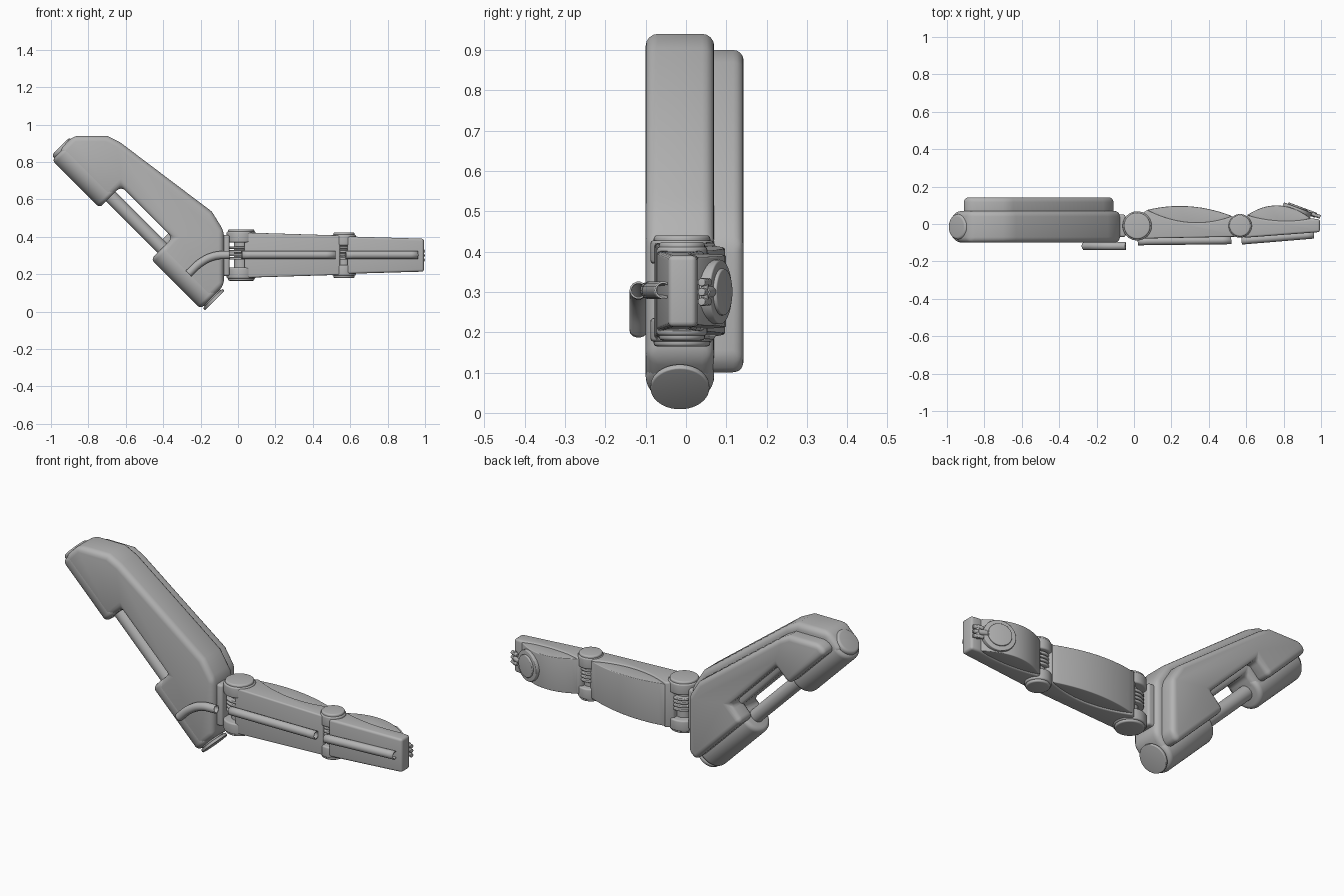
import bpy, bmesh, math
from mathutils import Vector, Matrix

cube = bpy.data.objects.get("Cube")
if cube:
    bpy.data.objects.remove(cube, do_unlink=True)

GREY = (0.45, 0.45, 0.45, 1)
grey = bpy.data.materials.new("neutral grey")
grey.use_nodes = True
grey.diffuse_color = GREY
grey.node_tree.nodes["Principled BSDF"].inputs["Base Color"].default_value = GREY


def smooth(ob):
    bpy.ops.object.select_all(action='DESELECT')
    ob.select_set(True)
    bpy.context.view_layer.objects.active = ob
    bpy.ops.object.shade_smooth_by_angle(angle=math.radians(35))


def finish(name, bm, bevel, segments=4):
    """Round the sharp edges and turn the bmesh into an object."""
    bmesh.ops.recalc_face_normals(bm, faces=bm.faces)
    if bevel:
        edges = [e for e in bm.edges if e.calc_face_angle(0) > math.radians(30)]
        bmesh.ops.bevel(bm, geom=edges, offset=bevel, segments=segments,
                        profile=0.5, affect='EDGES', clamp_overlap=False)
    mesh = bpy.data.meshes.new(name)
    bm.to_mesh(mesh)
    bm.free()
    ob = bpy.data.objects.new(name, mesh)
    bpy.context.collection.objects.link(ob)
    mesh.materials.append(grey)
    smooth(ob)
    return ob


def prism(name, pts, place, lo, hi, bevel, shape=None):
    """Extrude a 2D outline between lo and hi; place maps (a, b, depth) to 3D."""
    bm = bmesh.new()
    face = bm.faces.new([bm.verts.new(place(a, b, lo)) for a, b in pts])
    out = bmesh.ops.extrude_face_region(bm, geom=[face])
    shift = Vector(place(0, 0, hi)) - Vector(place(0, 0, lo))
    bmesh.ops.translate(bm, vec=shift,
                        verts=[g for g in out['geom'] if isinstance(g, bmesh.types.BMVert)])
    if shape:
        for v in bm.verts:
            shape(v.co)
    return finish(name, bm, bevel)


def rod(name, start, end, radius, bevel=0.0, sides=40):
    start, end = Vector(start), Vector(end)
    d = end - start
    bm = bmesh.new()
    bmesh.ops.create_cone(bm, cap_ends=True, segments=sides, radius1=radius,
                          radius2=radius, depth=d.length)
    bm.transform(Matrix.Translation((start + end) / 2)
                 @ d.to_track_quat('Z', 'Y').to_matrix().to_4x4())
    return finish(name, bm, bevel)


def cable(name, pts, radius):
    """Open hollow tube along a smooth path."""
    cu = bpy.data.curves.new(name, 'CURVE')
    cu.dimensions = '3D'
    cu.bevel_depth, cu.bevel_resolution = radius, 5
    sp = cu.splines.new('BEZIER')
    sp.bezier_points.add(len(pts) - 1)
    for bp, co in zip(sp.bezier_points, pts):
        bp.co = co
        bp.handle_left_type = bp.handle_right_type = 'AUTO'
    ob = bpy.data.objects.new(name, cu)
    bpy.context.collection.objects.link(ob)
    cu.materials.append(grey)
    bpy.ops.object.select_all(action='DESELECT')
    ob.select_set(True)
    bpy.context.view_layer.objects.active = ob
    bpy.ops.object.convert(target='MESH')
    smooth(ob)
    wall = ob.modifiers.new("wall", 'SOLIDIFY')
    wall.thickness = 0.005


def side(a, b, d):
    return (a, d, b)


def plan(a, b, d):
    return (a, b, d)


def diag(s, t):
    """Point on the diagonal frame: s = x - z, t = x + z."""
    return ((s + t) / 2, (t - s) / 2)


AXIS, MID = -0.065, -0.015


def on_axis(s):
    x, z = diag(s, AXIS)
    return (x, MID, z)


# Main body with its notch
body = [diag(-1.82, -0.1), (-0.88, 0.94), (-0.7, 0.94), (-0.63, 0.905), (-0.14, 0.535),
        (-0.075, 0.43), (-0.075, 0.14), diag(-0.215, -0.1), diag(-0.745, -0.1),
        diag(-0.745, 0.045), diag(-1.295, 0.045), diag(-1.295, -0.1)]
prism("body", body, side, -0.1, 0.07, 0.03)

# Back cover following the body outline
cover = [diag(-1.78, -0.06), (-0.88, 0.9), (-0.7, 0.9), (-0.645, 0.87), (-0.165, 0.51),
         (-0.11, 0.42), (-0.11, 0.13), diag(-0.24, -0.06), diag(-0.79, -0.06),
         diag(-0.79, 0.09), diag(-1.34, 0.09), diag(-1.34, -0.06)]
prism("back_cover", cover, side, 0.03, 0.143, 0.026)

# Round lower edge of the body, piston and end caps
rod("upper_barrel", on_axis(-1.805), on_axis(-1.295), 0.085, 0.022)
rod("lower_barrel", on_axis(-0.745), on_axis(-0.215), 0.085, 0.022)
rod("piston", on_axis(-1.4), on_axis(-0.65), 0.036)
rod("upper_cap", on_axis(-1.75), on_axis(-1.832), 0.068, 0.015)
rod("lower_cap_neck", on_axis(-0.3), on_axis(-0.2), 0.062)
rod("lower_cap", on_axis(-0.205), on_axis(-0.183), 0.073, 0.004)

# Hinges: rounded lugs, thin collars, pin and ribbed joint
for name, x, r, lo, hi in (("base_hinge", 0.017, 0.078, 0.165, 0.44),
                           ("tip_hinge", 0.567, 0.063, 0.18, 0.424)):
    for part, outer, inner in (("lower", lo, lo + 0.07), ("upper", hi, hi - 0.07)):
        d = 0.012 if part == "lower" else -0.012
        rod(f"{name}_{part}_lug", (x, -0.01, outer + d), (x, -0.01, inner), r, 0.008)
        rod(f"{name}_{part}_cap", (x, -0.01, outer), (x, -0.01, outer + 2 * d), r * 0.9, 0.008)
    rod(f"{name}_pin", (x, -0.01, lo + 0.05), (x, -0.01, hi - 0.05), r * 0.5)
    for i in range(4):
        z = 0.278 + i * 0.019
        rod(f"{name}_rib_{i + 1}", (x, -0.01, z), (x, -0.01, z + 0.013), r * 0.83, 0.004)
prism("base_hinge_bracket", [(-0.12, -0.07), (-0.045, -0.07), (-0.045, 0.05), (-0.12, 0.05)],
      plan, 0.19, 0.41, 0.012)


def taper(co):
    """Arm gets shorter towards the tip."""
    co.z = 0.302 + (co.z - 0.302) * (1 - 0.25 * co.x)


def arc(a, b, bulge, n=14):
    """Parabolic arc between two plan points, bulging in y."""
    return [(a[0] + (b[0] - a[0]) * i / n,
             a[1] + (b[1] - a[1]) * i / n + 4 * bulge * (i / n) * (1 - i / n))
            for i in range(n + 1)]


# Middle arm and its curved rear pad
a, b = (0.07, 0.075), (0.525, 0.042)
prism("middle_arm", [(0.035, -0.078), (0.545, -0.068), (0.545, 0.025)] + arc(b, a, -0.05)
      + [(0.035, 0.05)], plan, 0.18, 0.424, 0.008, taper)
prism("middle_pad", arc(a, b, 0.036) + arc(b, a, -0.06)[1:-1], plan, 0.188, 0.416, 0.004, taper)

# Tip arm and its curved rear pad
a, b = (0.605, 0.048), (0.945, 0.03)
prism("tip_arm", [(0.585, -0.074), (0.994, -0.043), (0.994, 0.025)] + arc(b, a, -0.02)
      + [(0.585, 0.03)], plan, 0.185, 0.419, 0.012, taper)
prism("tip_pad", arc(a, b, 0.06) + arc(b, a, -0.03)[1:-1], plan, 0.192, 0.412, 0.004, taper)

# Round button on the tip pad with a small ribbed clip beside it
normal = Vector((0.35, 0.94, 0)).normalized()
along = Vector((normal.y, -normal.x, 0))
centre = Vector((0.875, 0.083, 0.3))
rod("button_base", centre - normal * 0.03, centre + normal * 0.005, 0.08, 0.004)
rod("button_face", centre, centre + normal * 0.014, 0.058, 0.004)
clip = centre + along * 0.105
rod("clip_stem", centre + along * 0.06, clip, 0.014, 0.002, 16)
for i in range(3):
    mid = clip + Vector((0, 0, (i - 1) * 0.024))
    rod(f"clip_rib_{i + 1}", mid - along * 0.026, mid + along * 0.024, 0.01, 0.002, 16)
rod("clip_bar", clip - Vector((0, 0, 0.035)), clip + Vector((0, 0, 0.035)), 0.009, 0.002, 16)

# Cables along the front
cable("body_cable", [(-0.265, -0.118, 0.203), (-0.2, -0.118, 0.262), (-0.13, -0.118, 0.296),
                     (-0.045, -0.118, 0.304)], 0.022)
cable("middle_cable", [(0.02, -0.092, 0.304), (0.52, -0.086, 0.304)], 0.022)
cable("tip_cable", [(0.575, -0.088, 0.304), (0.962, -0.056, 0.304)], 0.022)
